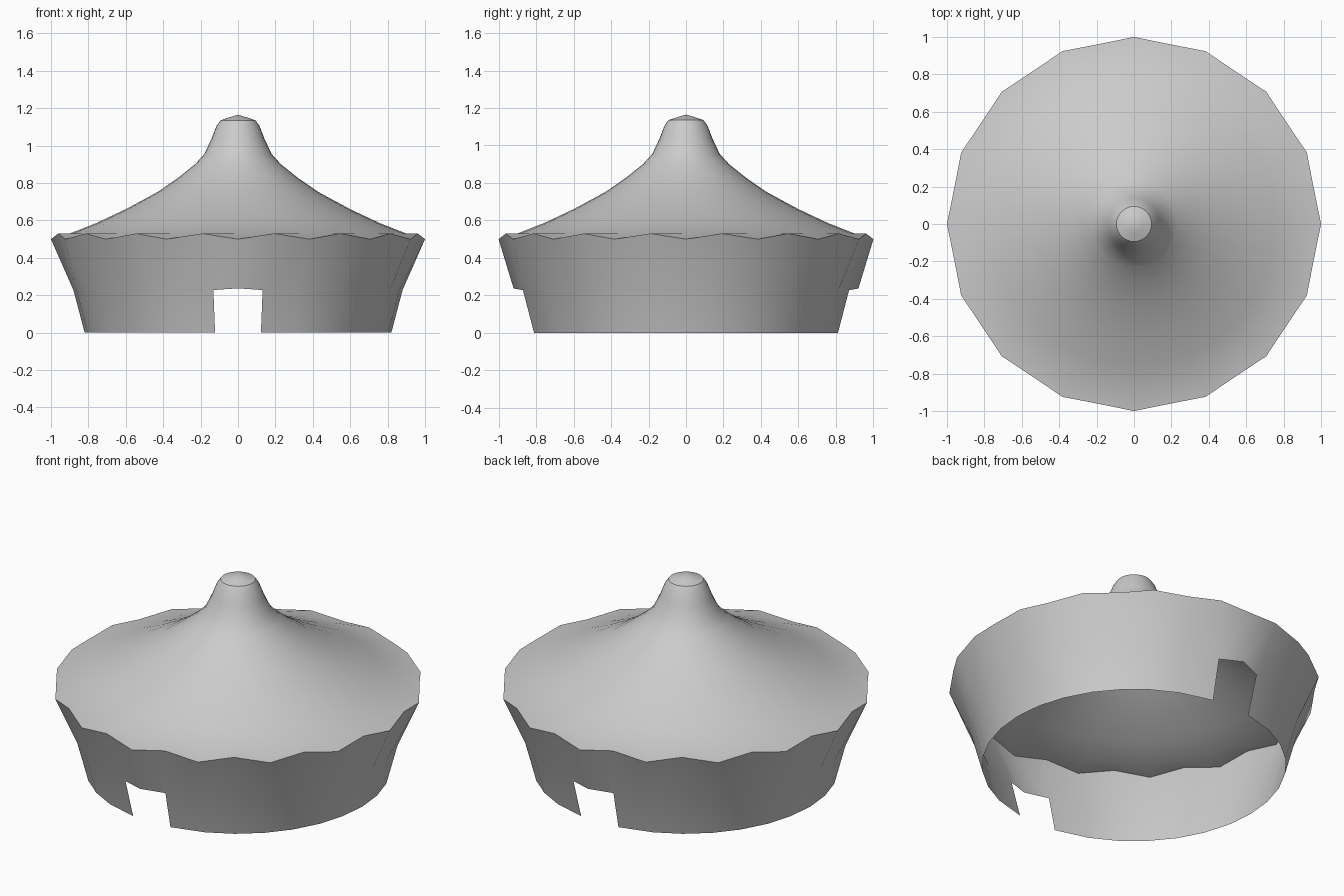
import bpy, bmesh
from math import sin, cos, pi, radians

if "Cube" in bpy.data.objects:
    bpy.data.objects.remove(bpy.data.objects["Cube"])

N = 32  # columns around; column 0 faces the front (-y)


def point(r, a, z):
    return (r * sin(a), -r * cos(a), z)


def rim(i):
    # scalloped rim: low outer corners alternate with raised midpoints
    a = 2 * pi * i / N
    return point(1.0, a, 0.5) if i % 2 == 0 else point(0.98, a, 0.53)


def skin(name, rings, skip=lambda row, i: False, tip=None):
    bm = bmesh.new()
    rows = [[bm.verts.new(p) for p in ring] for ring in rings]
    for row, (low, high) in enumerate(zip(rows, rows[1:])):
        for i in range(N):
            if not skip(row, i):
                j = (i + 1) % N
                bm.faces.new((low[i], low[j], high[j], high[i]))
    if tip is not None:
        t = bm.verts.new((0, 0, tip))
        for i in range(N):
            bm.faces.new((rows[-1][i], rows[-1][(i + 1) % N], t))
    loose = [v for v in bm.verts if not v.link_faces]
    bmesh.ops.delete(bm, geom=loose, context='VERTS')
    mesh = bpy.data.meshes.new(name)
    bm.to_mesh(mesh)
    bm.free()
    ob = bpy.data.objects.new(name, mesh)
    bpy.context.collection.objects.link(ob)
    bpy.ops.object.select_all(action='DESELECT')
    ob.select_set(True)
    bpy.context.view_layer.objects.active = ob
    bpy.ops.object.shade_smooth_by_angle(angle=radians(35))
    return ob


def ring(r, z):
    return [point(r, 2 * pi * i / N, z) for i in range(N)]


# Flared wall with a doorway at the front and the back
HALF_DOOR = radians(8.6)


def wall_ring(r, z, lintel_r=None, lintel_z=None):
    pts = []
    for i in range(N):
        k = (i + N // 4) % (N // 2) - N // 4   # column offset from nearest door
        a = 2 * pi * i / N
        if abs(k) == 1:
            a += k * (HALF_DOOR - 2 * pi / N)
        if k == 0 and lintel_r:
            pts.append(point(lintel_r, a, lintel_z))
        else:
            pts.append(point(r, a, z))
    return pts


door_columns = {N - 1, 0, N // 2 - 1, N // 2}
skin("tent_wall",
     [wall_ring(0.82, 0.0), wall_ring(0.88, 0.228, 0.92, 0.237),
      [rim(i) for i in range(N)]],
     skip=lambda row, i: row == 0 and i in door_columns)

# Sweeping roof
roof_profile = [(0.90, 0.53), (0.76, 0.585), (0.60, 0.66), (0.43, 0.752),
                (0.32, 0.828), (0.23, 0.90), (0.18, 0.955), (0.14, 1.04),
                (0.115, 1.105), (0.094, 1.135)]
skin("tent_roof", [[rim(i) for i in range(N)]] + [ring(r, z) for r, z in roof_profile])

# Shallow conical cap on the peak
skin("peak_cap", [ring(0.094, 1.135), ring(0.05, 1.15)], tip=1.165)
